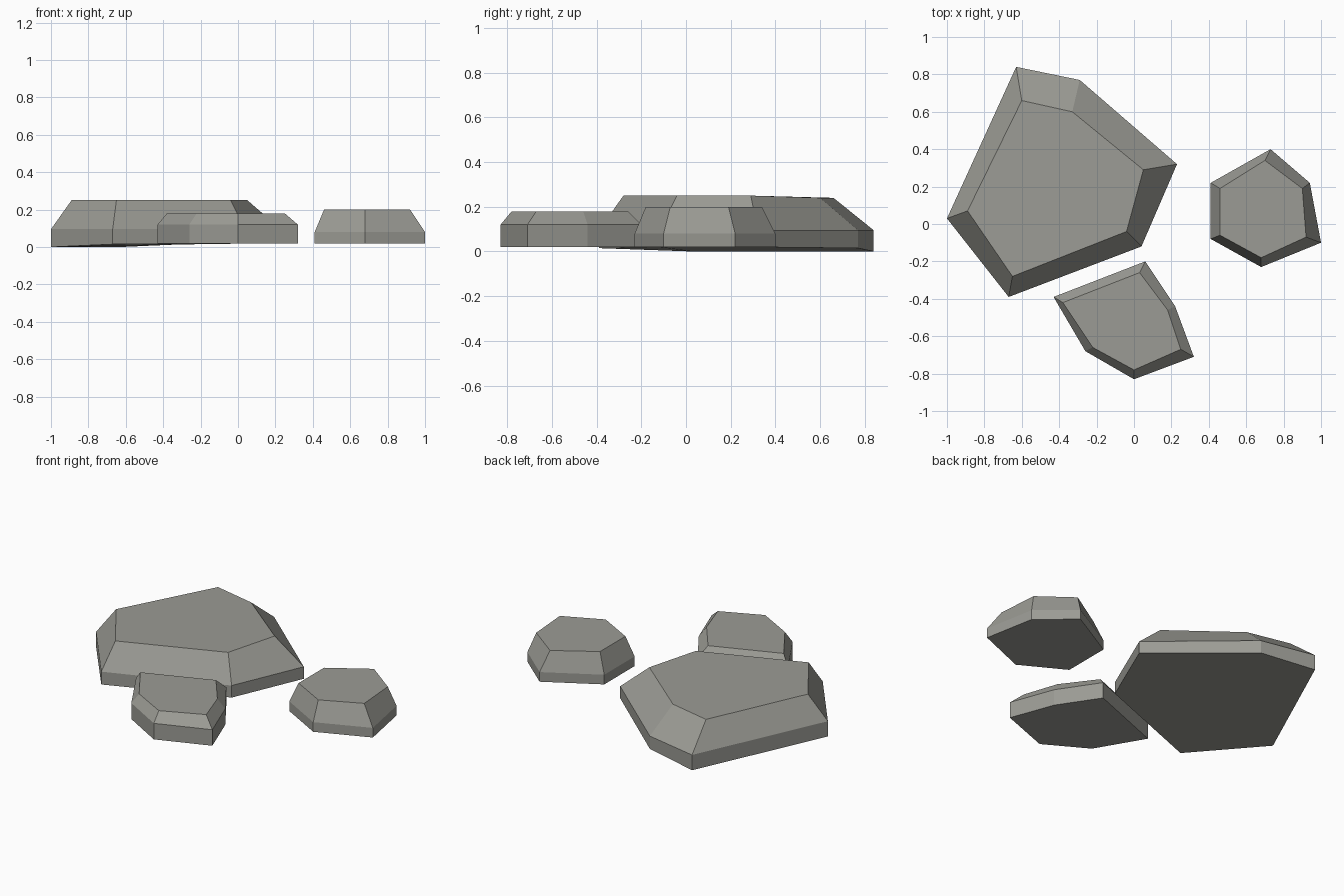
import bpy
import bmesh

default_cube = bpy.data.objects.get("Cube")
if default_cube:
    bpy.data.objects.remove(default_cube, do_unlink=True)

# Single warm grey stone colour
stone = bpy.data.materials.new("stone_grey")
stone.use_nodes = True
stone_colour = (0.33, 0.33, 0.30, 1.0)
stone.diffuse_color = stone_colour
stone.node_tree.nodes["Principled BSDF"].inputs["Base Color"].default_value = stone_colour


def build_rock(name, outline, crown, base_heights, shoulder_height, crown_heights):
    """Stack three rings: base, vertical shoulder and inset crown, then cap them."""
    count = len(outline)
    bm = bmesh.new()
    rings = [
        [bm.verts.new((x, y, z)) for (x, y), z in zip(outline, base_heights)],
        [bm.verts.new((x, y, shoulder_height)) for x, y in outline],
        [bm.verts.new((x, y, z)) for (x, y), z in zip(crown, crown_heights)],
    ]
    # Side walls and sloped shoulders
    for lower, upper in zip(rings, rings[1:]):
        for i in range(count):
            j = (i + 1) % count
            bm.faces.new((lower[i], lower[j], upper[j], upper[i]))
    # Underside and flat crown
    bm.faces.new(rings[0][::-1])
    bm.faces.new(rings[-1])
    bmesh.ops.recalc_face_normals(bm, faces=bm.faces)

    mesh = bpy.data.meshes.new(name)
    bm.to_mesh(mesh)
    bm.free()
    mesh.materials.append(stone)
    rock = bpy.data.objects.new(name, mesh)
    bpy.context.scene.collection.objects.link(rock)
    return rock


# Large slab, slightly tilted underneath
build_rock(
    "large_rock",
    outline=[(-1, .03), (-.67, -.39), (.04, -.12), (.23, .32), (-.29, .77), (-.63, .84)],
    crown=[(-.89, .07), (-.65, -.28), (-.04, -.04), (.05, .29), (-.33, .6), (-.6, .66)],
    base_heights=[0, .015, .02, .02, .015, 0],
    shoulder_height=.095,
    crown_heights=[.25, .25, .25, .25, .24, .24],
)

# Small rock in front of the slab
build_rock(
    "front_rock",
    outline=[(-.43, -.39), (-.26, -.68), (0, -.83), (.32, -.71), (.22, -.44), (.06, -.2)],
    crown=[(-.38, -.42), (-.22, -.66), (0, -.78), (.25, -.67), (.18, -.46), (.03, -.26)],
    base_heights=[.02] * 6,
    shoulder_height=.12,
    crown_heights=[.18] * 6,
)

# Small rock beside the slab
build_rock(
    "side_rock",
    outline=[(.41, .22), (.41, -.08), (.68, -.23), (1, -.1), (.94, .22), (.73, .4)],
    crown=[(.46, .19), (.46, -.06), (.68, -.18), (.92, -.07), (.9, .19), (.7, .34)],
    base_heights=[.02] * 6,
    shoulder_height=.08,
    crown_heights=[.2] * 6,
)
